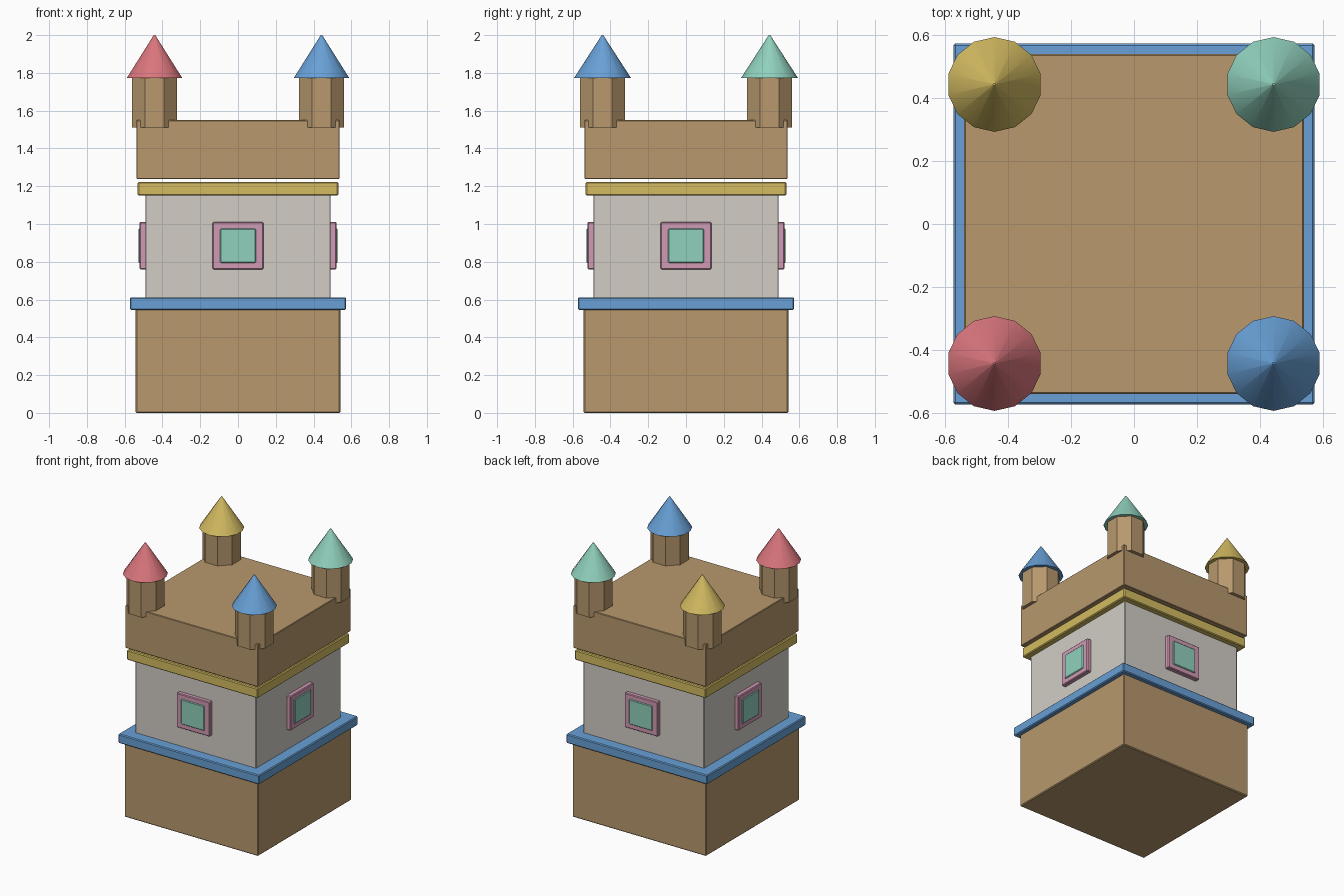
import bpy
from math import pi, sin, cos

if "Cube" in bpy.data.objects:
    bpy.data.objects.remove(bpy.data.objects["Cube"])


def material(name, *rgb):
    linear = [((c / 255 + 0.055) / 1.055) ** 2.4 for c in rgb] + [1]
    mat = bpy.data.materials.new(name)
    mat.use_nodes = True
    mat.diffuse_color = linear
    mat.node_tree.nodes["Principled BSDF"].inputs["Base Color"].default_value = linear
    return mat


tan = material("tan", 184, 152, 109)
blue = material("blue", 104, 160, 214)
grey = material("pale grey", 210, 205, 197)
yellow = material("yellow", 211, 187, 97)
pink = material("pink", 208, 154, 180)
teal = material("teal", 144, 208, 188)
red = material("red", 218, 118, 125)


def bevel(obj, width):
    mod = obj.modifiers.new("soft edges", "BEVEL")
    mod.width = width
    mod.segments = 1


def block(name, half, low, high, mat, soft=0.006):
    """Square storey or ledge between two heights."""
    bpy.ops.mesh.primitive_cube_add(size=1, location=(0, 0, (low + high) / 2))
    obj = bpy.context.object
    obj.name = name
    obj.scale = (2 * half, 2 * half, high - low)
    bpy.ops.object.transform_apply(location=False, rotation=False, scale=True)
    obj.data.materials.append(mat)
    bevel(obj, soft)
    return obj


# Stacked storeys and trim ledges
block("base_storey", 0.542, 0, 0.55, tan)
block("lower_ledge", 0.572, 0.545, 0.612, blue)
block("middle_storey", 0.49, 0.605, 1.16, grey, 0.004)
block("upper_ledge", 0.531, 1.15, 1.223, yellow)
block("top_storey", 0.538, 1.238, 1.55, tan, 0.004)


def plate(name, side, half_w, half_h, inner, outer, mat):
    """Upright slab on one wall; side counts quarter turns from the front."""
    angle = side * pi / 2
    mid = (inner + outer) / 2
    bpy.ops.mesh.primitive_cube_add(
        size=1, location=(sin(angle) * mid, -cos(angle) * mid, 0.885),
        rotation=(0, 0, angle))
    obj = bpy.context.object
    obj.name = name
    obj.scale = (2 * half_w, outer - inner, 2 * half_h)
    bpy.ops.object.transform_apply(location=False, rotation=False, scale=True)
    obj.data.materials.append(mat)
    bevel(obj, 0.005)


# A framed window on every wall
for side, word in enumerate(("front", "left", "back", "right")):
    plate(word + "_window_frame", side, 0.134, 0.126, 0.48, 0.521, pink)
    plate(word + "_window_pane", side, 0.095, 0.091, 0.515, 0.528, teal)


def turret(word, x, y, mat):
    """Faceted corner turret with a pointed roof."""
    bpy.ops.mesh.primitive_cylinder_add(
        vertices=8, radius=0.13, depth=0.28, location=(x, y, 1.65),
        rotation=(0, 0, pi / 8))
    body = bpy.context.object
    body.name = word + "_turret"
    body.data.materials.append(tan)
    bpy.ops.mesh.primitive_cone_add(
        vertices=14, radius1=0.15, radius2=0.004, depth=0.226, location=(x, y, 1.887))
    roof = bpy.context.object
    roof.name = word + "_turret_roof"
    roof.data.materials.append(mat)
    bpy.ops.object.shade_smooth_by_angle(angle=pi / 6)


# Turrets on the four corners
turret("front_right", -0.442, -0.442, red)
turret("front_left", 0.442, -0.442, blue)
turret("back_right", -0.442, 0.442, yellow)
turret("back_left", 0.442, 0.442, teal)
